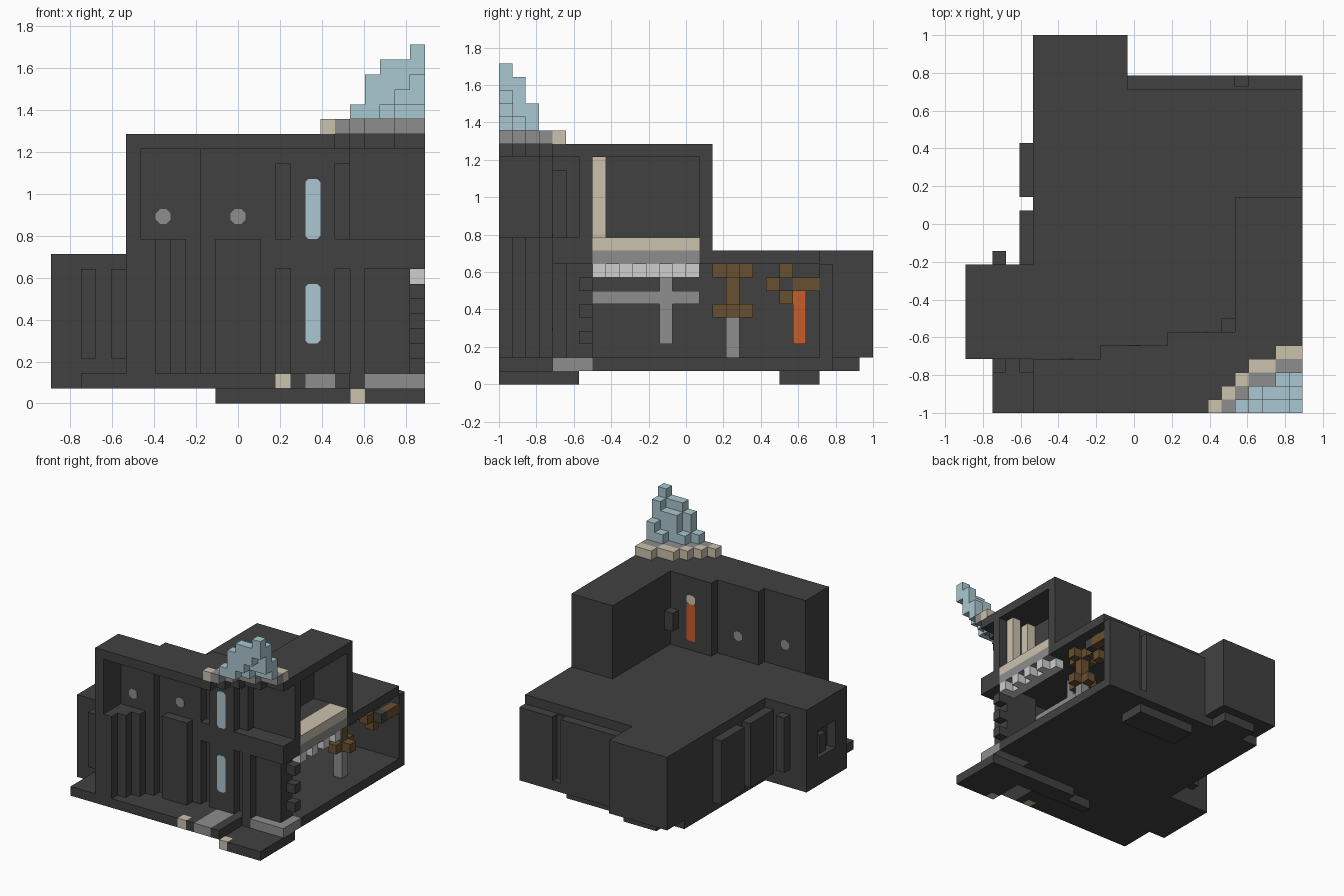
import bpy
import bmesh

UNIT = 2 / 28  # one building block

if "Cube" in bpy.data.objects:
    bpy.data.objects.remove(bpy.data.objects["Cube"], do_unlink=True)


def colour(name, red, green, blue):
    mat = bpy.data.materials.new(name)
    mat.use_nodes = True
    mat.diffuse_color = (red, green, blue, 1)
    shader = next(n for n in mat.node_tree.nodes if n.type == "BSDF_PRINCIPLED")
    shader.inputs["Base Color"].default_value = (red, green, blue, 1)
    shader.inputs["Roughness"].default_value = 0.9
    return mat


dark = colour("charcoal stone", .053, .053, .053)
grey = colour("mid grey stone", .27, .27, .27)
white = colour("pale grey stone", .62, .62, .62)
beige = colour("beige stone", .6, .54, .42)
blue = colour("pale blue crystal", .4, .57, .63)
brown = colour("brown wood", .14, .08, .03)
orange = colour("orange glow", .57, .11, .02)


def part(name, mat, x, y, z, chamfer=0):
    """Box spanning the given block ranges; chamfer clips edges running along y."""
    bm = bmesh.new()
    bmesh.ops.create_cube(bm, size=1)
    for v in bm.verts:
        v.co.x = ((x[0] + x[1]) / 2 + v.co.x * (x[1] - x[0]) - 12.5) * UNIT
        v.co.y = ((y[0] + y[1]) / 2 + v.co.y * (y[1] - y[0]) - 14) * UNIT
        v.co.z = ((z[0] + z[1]) / 2 + v.co.z * (z[1] - z[0])) * UNIT
    if chamfer:
        edges = [e for e in bm.edges
                 if abs(e.verts[0].co.y - e.verts[1].co.y) > UNIT / 100]
        bmesh.ops.bevel(bm, geom=edges, offset=chamfer * UNIT, segments=1, affect="EDGES")
    mesh = bpy.data.meshes.new(name)
    bm.to_mesh(mesh)
    bm.free()
    mesh.materials.append(mat)
    obj = bpy.data.objects.new(name, mesh)
    bpy.context.scene.collection.objects.link(obj)
    return obj


# Ground slabs, front path and feet
part("front_terrace_left", dark, (2, 15), (0, 4), (1, 2))
part("terrace_marker", beige, (15, 16), (0, 1), (1, 2))
part("terrace_infill", dark, (15, 16), (1, 4), (1, 2))
part("terrace_joint", dark, (16, 17), (0, 4), (1, 2))
part("door_step", grey, (17, 19), (0, 4), (1, 2))
part("terrace_end", dark, (19, 20), (0, 4), (1, 2))
part("side_step", grey, (21, 25), (4, 7), (1, 2))
part("main_floor", dark, (5, 21), (4, 25), (1, 2))
part("side_floor", dark, (21, 25), (7, 25), (1, 2))
part("rear_floor", dark, (7, 11), (25, 27), (1, 2))
part("front_foot_inner", dark, (11, 14), (4, 5), (0, 1))
part("front_foot_outer", dark, (14, 20), (4, 6), (0, 1))
part("footing_marker", beige, (20, 21), (0, 1), (0, 1))
part("footing_infill", dark, (20, 21), (1, 6), (0, 1))
part("front_footing_right", dark, (21, 25), (0, 6), (0, 1))
part("rear_foot", dark, (13, 20), (21, 24), (0, 1))

# Left annex with a small opening in its outer wall
part("annex_core", dark, (1, 5), (4, 11), (1, 10))
part("annex_wall_front", dark, (0, 1), (4, 6), (1, 10))
part("annex_wall_back", dark, (0, 1), (9, 11), (1, 10))
part("annex_lintel", dark, (0, 1), (6, 9), (7, 10))
part("annex_sill", dark, (0, 1), (6, 9), (1, 4))
part("annex_inner_post", dark, (.5, 1), (7, 8), (4, 6))
for x in (2, 4):
    part("annex_front_pilaster", dark, (x, x + 1), (3, 4), (3, 9))
part("annex_back_pilaster", dark, (2, 3), (11, 12), (3, 9))

# Lower storey shell, open on the right
part("left_wall", dark, (5, 6), (4, 24), (2, 9))
for y in (11, 16):
    part("left_wall_panel", dark, (4, 5), (y, y + 4), (2, 9))
part("back_wall", dark, (6, 25), (24, 24.2), (2, 9))
part("rear_block", dark, (5, 12), (24, 28), (2, 10))
part("back_panel_wide", dark, (12, 20), (24, 25), (2, 9))
part("back_panel_corner", dark, (21, 25), (24, 25), (2, 9))
part("lower_roof", dark, (5, 23), (4, 24), (9, 10))
part("lower_roof_edge", dark, (23, 25), (15, 24), (9, 10))

# Front wall, stepping back towards the right
part("front_wall_left", dark, (5, 10), (3, 4), (2, 17))
part("front_wall_middle", dark, (10, 15), (4, 5), (2, 17))
part("front_wall_window", dark, (15, 20), (5, 6), (2, 17))
part("window_bay", dark, (16, 19), (4, 5), (2, 17))
part("window_bay_head", dark, (15, 20), (4, 5), (16, 17))
part("front_beam", dark, (15, 20), (4, 6), (9, 11))
part("corner_beam", dark, (20, 25), (4, 7), (9, 11))
part("corner_jamb", dark, (20, 21), (4, 7), (2, 9))
part("corner_pillar", dark, (21, 24), (5, 7), (2, 9))
part("front_end_post", dark, (5, 6), (0, 4), (2, 17))
for i in range(3):
    part("stepped_buttress", dark, (6 + i, 7 + i), (i, 3), (2, 11))
part("front_panel", dark, (11, 14), (3, 4), (2, 11))
for z in (4, 11):
    part("crystal_window", blue, (17, 18), (3.98, 4.1), (z, z + 4), .2)
for x, y in ((7, 3), (12, 4)):
    part("round_lamp", grey, (x, x + 1), (y - .02, y + 1.02), (12, 13), .29)

# Lamp and small box on the inner face of the front wall
part("inner_lamp", orange, (17, 18), (5.9, 6.02), (11, 15), .1)
part("inner_lamp_cap", beige, (17, 18), (5.9, 6.02), (15, 16), .2)
part("inner_box", dark, (19, 20), (6, 7), (12, 14))

# Upper storey roof, its front right corner cut away in steps
roof_left = 5
for right, back in ((10, 4), (15, 5), (18, 6)):
    part("upper_roof", dark, (roof_left, right), (0, back), (17, 18))
    roof_left = right
corner_rows = ((18, 19), (19, 20), (20, 21), (21, 23), (23, 25))
for y, (start, end) in enumerate(corner_rows):
    part("roof_corner_step", dark, (18, end), (y, y + 1), (17, 18))
part("roof_behind_step", dark, (18, 20), (5, 6), (17, 18))
part("wing_roof", dark, (20, 25), (5, 16), (17, 18))

# Right wing
part("wing_floor", dark, (20, 23), (6, 16), (10, 11))
part("wing_inner_wall", dark, (20, 21), (6, 16), (10, 17))
part("wing_front_wall", dark, (20, 25), (6, 7), (11, 17))
part("wing_back_wall", dark, (20, 25), (15, 16), (10, 17))

# Balcony ledge, teeth and tall beige posts
part("ledge_top", beige, (23, 25), (7, 15), (10, 11))
part("ledge_band", grey, (23, 25), (7, 15), (9, 10))
part("tooth_row", white, (23, 24), (7, 15), (8, 9))
for y in range(7, 15, 2):
    part("ledge_tooth", white, (24, 25), (y, y + 1), (8, 9))
for x in (21, 23):
    part("tall_post", beige, (x, x + 1), (7, 8), (11, 17))
for z in (3, 5, 7):
    part("corner_quoin", dark, (24, 25), (6, 7), (z, z + 1))

# Grey crossed frame inside the lower room
part("inner_rail", grey, (19, 20), (7, 15), (6, 7))
part("inner_upright", grey, (19, 20), (12, 13), (3, 9))

# Wooden stand with crossed top and bottom
part("stand_leg", grey, (22, 23), (17, 18), (2, 5))
part("stand_stem", brown, (22, 23), (17, 18), (5, 9))
for z in (5, 8):
    part("stand_arm_across", brown, (21, 24), (17, 18), (z, z + 1))
    part("stand_arm_along", brown, (22, 23), (16, 19), (z, z + 1))

# Hanging wooden cross and the glowing column behind it
for x, y, z in ((23, 21, 8), (23, 20, 7), (24, 22, 7), (24, 23, 7), (23, 21, 6)):
    part("hanging_cross_block", brown, (x, x + 1), (y, y + 1), (z, z + 1))
part("hanging_cross_hub", dark, (24, 25), (21, 22), (7, 8))
part("glowing_column", orange, (13, 14), (22, 23), (3, 7))

# Thin stepped stone rim carrying the crystal over the cut corner
for y, (start, end) in enumerate(corner_rows):
    part("crystal_rim", beige, (start, end), (y, y + 1), (18, 19))
for y, (start, end) in enumerate(corner_rows[1:]):
    part("crystal_base", grey, (start, end), (y, y + 1), (18, 19))

# Hollow crystal, a stepped shell rising to the corner (bottom, top per column)
crystal_rows = (((19, 20), (19, 22), (20, 23), (21, 23), (22, 24)),
                ((19, 20), (19, 22), (20, 22), (20, 23)),
                ((19, 20), (19, 21)))
for y, columns in enumerate(crystal_rows):
    for i, span in enumerate(columns):
        x = 25 - len(columns) + i
        part("crystal_column", blue, (x, x + 1), (y, y + 1), span)
